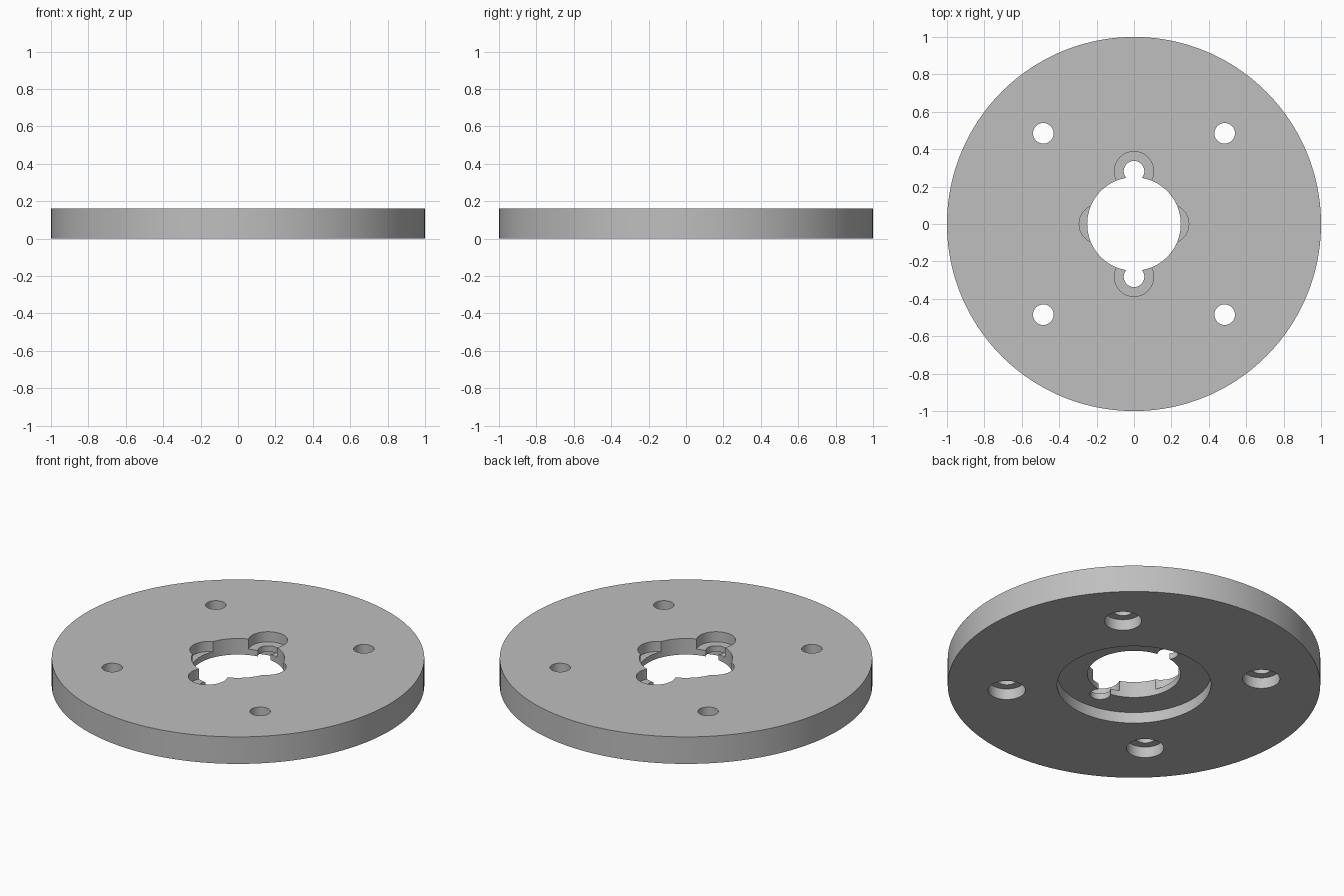
import bpy
import math

cube = bpy.data.objects.get("Cube")
if cube:
    bpy.data.objects.remove(cube, do_unlink=True)

HEIGHT = 0.16
OUT = 0.3          # cutters reach this far past the faces
RECESS_TOP = 0.065
POCKET_FLOOR = 0.10

grey = bpy.data.materials.new("plain_grey")
grey.use_nodes = True
colour = (0.52, 0.52, 0.52, 1)
grey.diffuse_color = colour
grey.node_tree.nodes["Principled BSDF"].inputs["Base Color"].default_value = colour


def cylinder(name, radius, low, high, x=0, y=0, sides=64):
    bpy.ops.mesh.primitive_cylinder_add(
        vertices=sides, radius=radius, depth=high - low,
        location=(x, y, (low + high) / 2))
    obj = bpy.context.object
    obj.name = name
    obj.data.materials.append(grey)
    return obj


# Round plate
plate = cylinder("mounting_plate", 1, 0, HEIGHT, sides=160)


def cut(radius, low, high, x=0, y=0, sides=64):
    cutter = cylinder("cutter", radius, low, high, x, y, sides)
    cutter.hide_render = True
    mod = plate.modifiers.new("cut", "BOOLEAN")
    mod.operation = "DIFFERENCE"
    mod.solver = "EXACT"
    mod.object = cutter
    bpy.context.view_layer.objects.active = plate
    bpy.ops.object.modifier_apply(modifier=mod.name)
    bpy.data.objects.remove(cutter, do_unlink=True)


# Central bore and wide recess underneath
cut(0.25, -OUT, OUT, sides=96)
cut(0.413, -OUT, RECESS_TOP, sides=96)

for side in (-1, 1):
    # Screw slots with pockets sunk from the top
    cut(0.055, -OUT, OUT, y=side * 0.282)
    cut(0.105, POCKET_FLOOR, OUT, y=side * 0.282)
    # Shallow side notches
    cut(0.105, POCKET_FLOOR, OUT, x=side * 0.188)
    # Bolt holes counterbored from below
    for end in (-1, 1):
        cut(0.055, -OUT, OUT, side * 0.485, end * 0.485)
        cut(0.1, -OUT, RECESS_TOP, side * 0.485, end * 0.485)

# Smooth walls, sharp rims
bpy.ops.object.select_all(action="DESELECT")
plate.select_set(True)
bpy.context.view_layer.objects.active = plate
bpy.ops.object.shade_smooth_by_angle(angle=math.radians(30))
